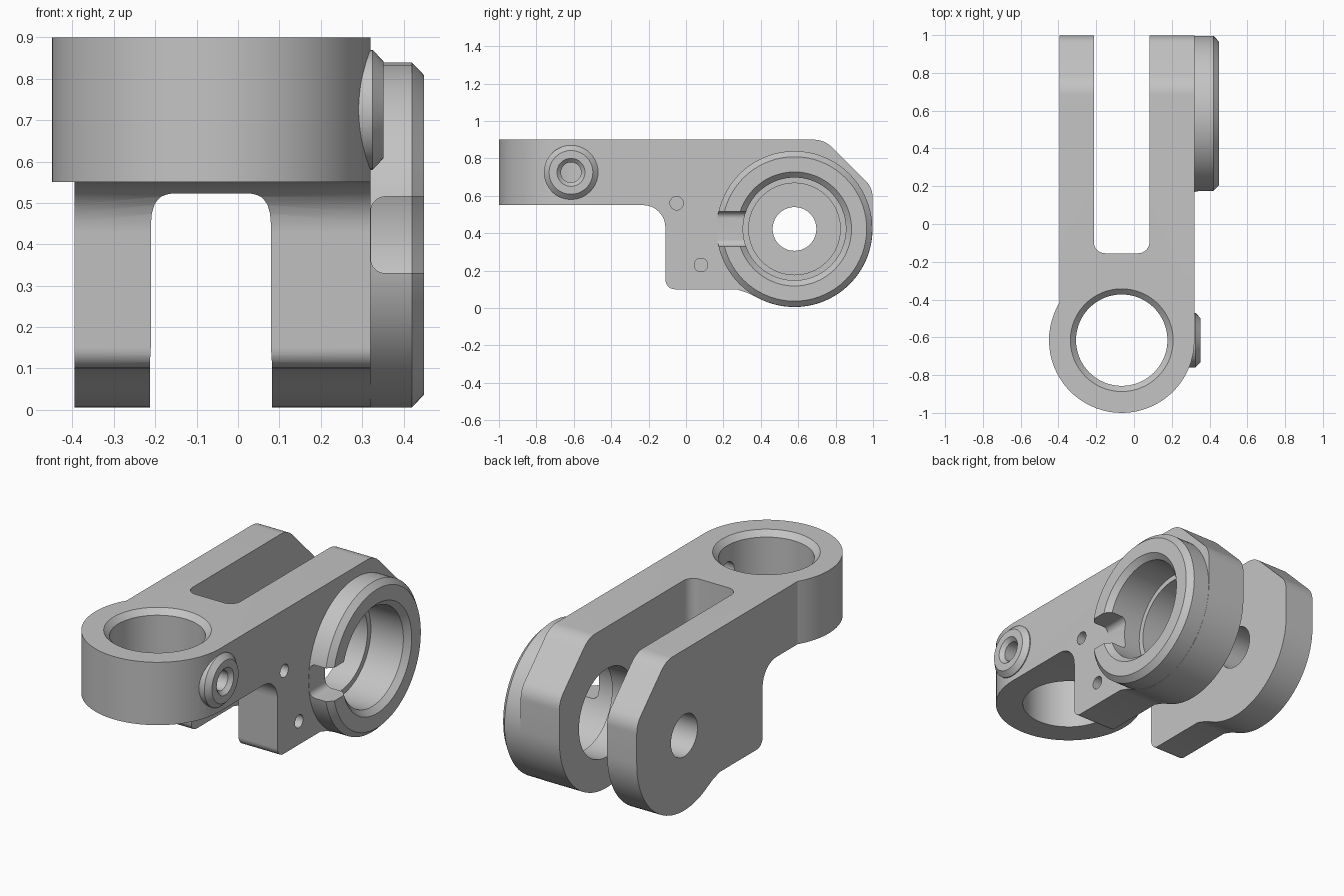
import bpy, bmesh
from math import cos, sin, radians
from mathutils import Vector

default = bpy.data.objects.get("Cube")
if default:
    bpy.data.objects.remove(default, do_unlink=True)

metal = bpy.data.materials.new("machined_grey")
metal.use_nodes = True
GREY = (0.55, 0.55, 0.55, 1)
metal.diffuse_color = GREY
metal.node_tree.nodes["Principled BSDF"].inputs["Base Color"].default_value = GREY


def finish(name, bm):
    bmesh.ops.recalc_face_normals(bm, faces=bm.faces)
    mesh = bpy.data.meshes.new(name)
    bm.to_mesh(mesh)
    bm.free()
    mesh.materials.append(metal)
    ob = bpy.data.objects.new(name, mesh)
    bpy.context.collection.objects.link(ob)
    return ob


def rounded(points, steps=8):
    """Outline from (u, v) or (u, v, radius) corners."""
    out = []
    for i, p in enumerate(points):
        c = Vector(p[:2])
        if len(p) == 2:
            out.append(c)
            continue
        a = (Vector(points[i - 1][:2]) - c).normalized()
        b = (Vector(points[(i + 1) % len(points)][:2]) - c).normalized()
        half = a.angle(b) / 2
        centre = c + (a + b).normalized() * (p[2] / sin(half))
        reach = p[2] * cos(half) / sin(half)
        start = (c + a * reach - centre).normalized()
        end = (c + b * reach - centre).normalized()
        for k in range(steps + 1):
            t = k / steps
            sweep = start.angle(end)
            ray = (start * sin((1 - t) * sweep) + end * sin(t * sweep)) / sin(sweep)
            out.append(centre + ray * p[2])
    return out


def arc(u, v, r, a0, a1, steps):
    angles = [radians(a0 + (a1 - a0) * k / steps) for k in range(steps + 1)]
    return [(u + r * cos(a), v + r * sin(a)) for a in angles]


def place(axis, u, v, w):
    return {"x": (w, u, v), "y": (u, w, v), "z": (u, v, w)}[axis]


def loft(name, axis, loops):
    """Closed solid through equal loops given as (outline, position)."""
    bm = bmesh.new()
    rings = [[bm.verts.new(place(axis, u, v, w)) for u, v in pts] for pts, w in loops]
    n = len(rings[0])
    for lo, hi in zip(rings, rings[1:]):
        for i in range(n):
            j = (i + 1) % n
            bm.faces.new((lo[i], lo[j], hi[j], hi[i]))
    bm.faces.new(rings[0])
    bm.faces.new(rings[-1])
    return finish(name, bm)


def prism(name, axis, outline, w0, w1):
    return loft(name, axis, [(outline, w0), (outline, w1)])


def turned(name, axis, u, v, profile, sides=64):
    """Round solid from (position, radius) pairs along an axis."""
    return loft(name, axis, [(arc(u, v, r, 0, 360, sides)[:-1], w) for w, r in profile])


def combine(body, other, operation):
    bpy.context.view_layer.objects.active = body
    mod = body.modifiers.new(operation, "BOOLEAN")
    mod.operation = operation
    mod.solver = "EXACT"
    mod.object = other
    bpy.ops.object.modifier_apply(modifier=mod.name)
    bpy.data.objects.remove(other, do_unlink=True)


RING = (-0.065, -0.615)      # clamp ring centre in x, y
HUB = (0.58, 0.4225)         # hub centre in y, z
SCREW = (-0.615, 0.725)      # screw boss centre in y, z
HUB_R = 0.4175

# Fork plan: ring end, two arms and the slot between them
plan = rounded([(0.32, 1.1), (0.082, 1.1), (0.082, -0.155, 0.06),
                (-0.213, -0.155, 0.06), (-0.213, 1.1), (-0.395, 1.1)])
plan += arc(*RING, 0.385, 149, 360, 40)
body = prism("fork_body", "z", plan, -0.1, 1.0)

# Side profile: dropped arms with rounded hub ends
side = rounded([(-1.1, 0.9), (-1.1, 0.55), (-0.11, 0.55, 0.12),
                (-0.11, 0.1, 0.05), (0.27, 0.1), (0.33, 0.08)])
side += arc(*HUB, HUB_R, -118.6, 0, 28)
side += rounded([(-1.1, 0.9), (0.9975, 0.4225), (0.9975, 0.6425, 0.12),
                 (0.74, 0.9, 0.14)])[2:]
combine(body, prism("side_profile", "x", side, -0.6, 0.6), "INTERSECT")

# Raised bosses
combine(body, turned("hub_boss", "x", *HUB,
                     [(0.25, 0.4165), (0.42, 0.4165), (0.45, 0.386)], 72), "UNION")
combine(body, turned("screw_boss", "x", *SCREW,
                     [(0.22, 0.145), (0.325, 0.145), (0.352, 0.117)], 40), "UNION")

# Bores and holes
cutters = [
    turned("ring_bore", "z", *RING, [(0.5, 0.242), (0.87, 0.242), (0.91, 0.282)]),
    turned("hub_bore", "x", *HUB, [(0.0, 0.245), (0.22, 0.245), (0.22, 0.275),
                                   (0.42, 0.275), (0.46, 0.315)]),
    turned("pivot_hole", "x", *HUB, [(-0.5, 0.117), (-0.1, 0.117)], 40),
    turned("screw_hole", "x", *SCREW, [(0.0, 0.054), (0.331, 0.054), (0.361, 0.084)], 32),
    prism("hub_notch", "y", rounded([(0.5, 0.33), (0.321, 0.33, 0.035),
                                     (0.321, 0.515, 0.035), (0.5, 0.515)]), 0.1, 0.4),
]
for y, z in ((-0.05, 0.56), (0.08, 0.23)):
    cutters.append(turned("pin_hole", "x", y, z, [(0.2, 0.036), (0.4, 0.036)], 24))
for cutter in cutters:
    combine(body, cutter, "DIFFERENCE")

bpy.ops.object.select_all(action="DESELECT")
body.select_set(True)
bpy.context.view_layer.objects.active = body
bpy.ops.object.shade_smooth_by_angle(angle=radians(25))
